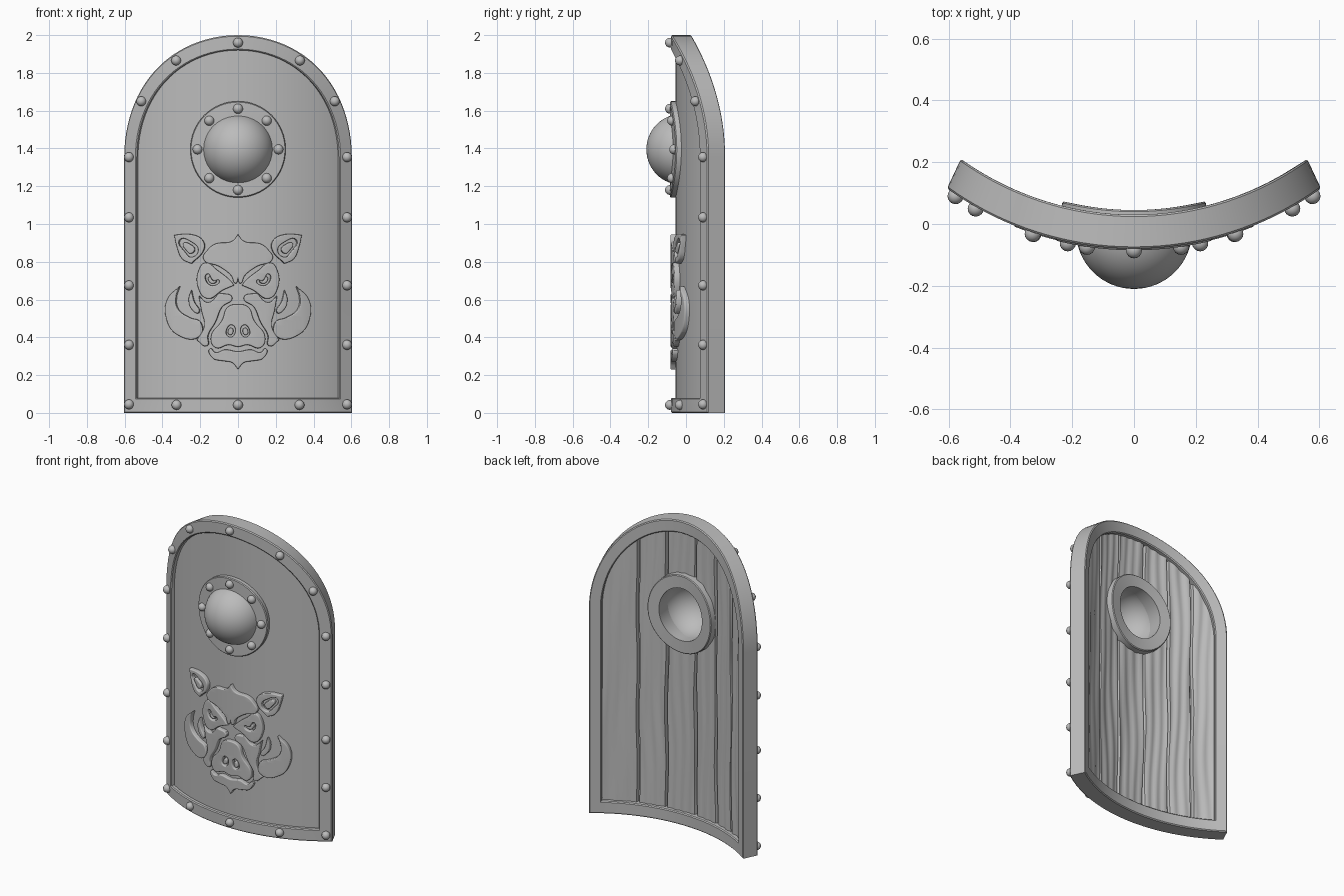
import bpy, bmesh
from math import sin, cos, asin, sqrt, pi, radians, hypot
from mathutils import Vector

if "Cube" in bpy.data.objects:
    bpy.data.objects.remove(bpy.data.objects["Cube"])

FRONT_R, BACK_R = 1.036, 0.961     # curvature of front and back faces
HALF, SPRING = 0.646, 1.354        # unrolled half width, start of the arch
THICK, BOSS_Z = 0.11, 1.395

grey = bpy.data.materials.new("plain_grey")
grey.use_nodes = True
grey.diffuse_color = (0.5, 0.5, 0.5, 1)
grey.node_tree.nodes["Principled BSDF"].inputs["Base Color"].default_value = (0.5, 0.5, 0.5, 1)


def bend(u, z, d):
    """Wrap a flat point (across, up, depth behind the front) on the curved shield."""
    x = FRONT_R * sin(u / FRONT_R)
    xb = x * 0.926
    front = Vector((x, -0.08 + FRONT_R - sqrt(FRONT_R ** 2 - x * x), z))
    back = Vector((xb, 0.03 + BACK_R - sqrt(BACK_R ** 2 - xb * xb), z))
    return front.lerp(back, d / THICK)


def finish(bm, name, recalc=True):
    bmesh.ops.remove_doubles(bm, verts=bm.verts, dist=0.0002)
    if recalc:
        bmesh.ops.recalc_face_normals(bm, faces=bm.faces)
    mesh = bpy.data.meshes.new(name)
    bm.to_mesh(mesh)
    bm.free()
    mesh.materials.clear()
    mesh.materials.append(grey)
    mesh.shade_smooth()
    mesh.set_sharp_from_angle(angle=radians(35))
    obj = bpy.data.objects.new(name, mesh)
    bpy.context.scene.collection.objects.link(obj)
    return obj


def loft(name, loops):
    """Join closed loops of points in a ring, the last one back to the first."""
    bm = bmesh.new()
    rows = [[bm.verts.new(p) for p in loop] for loop in loops]
    n = len(rows[0])
    for i, row in enumerate(rows):
        nxt = rows[(i + 1) % len(rows)]
        for j in range(n):
            k = (j + 1) % n
            bm.faces.new((row[j], row[k], nxt[k], nxt[j]))
    return finish(bm, name)


# Rim: a bevelled section swept around the arched outline
def outline(inset, d):
    r = HALF - inset
    arc = [(r * cos(pi * i / 48), SPRING + r * sin(pi * i / 48)) for i in range(49)]
    base = [(r * (i / 10 - 1), inset) for i in range(21)]
    return [bend(u, z, d) for u, z in arc + base]


W, B = 0.08, 0.006
section = [(0, B), (B, 0), (W - B, 0), (W, B),
           (W, THICK - B), (W - B, THICK), (B, THICK), (0, THICK - B)]
loft("rim", [outline(*p) for p in section])


# Face sheet and back planks: columns that follow the arch, open behind the boss
def sheet(name, columns, depth, flip, rows=64):
    bm = bmesh.new()
    grid = []
    for u, edge in columns:
        top = SPRING + sqrt(max(0, (HALF - 0.04) ** 2 - u * u))
        col = []
        for i in range(rows + 1):
            z = 0.04 + (top - 0.04) * i / rows
            col.append(bm.verts.new((u, z, depth(u, z, edge))))
        grid.append(col)
    for a, b in zip(grid, grid[1:]):
        for i in range(rows):
            quad = (a[i], b[i], b[i + 1], a[i + 1])
            mid = sum((v.co for v in quad), Vector()) / 4
            if hypot(mid.x, mid.y - BOSS_Z) > 0.215:
                bm.faces.new(quad[::-1] if flip else quad)
    for v in bm.verts:
        wave = 0.004 * sin(v.co.y * 9 + round(v.co.x * 6)) if flip else 0
        v.co = bend(max(-0.606, min(0.606, v.co.x + wave)), v.co.y, v.co.z)
    return finish(bm, name, recalc=False)


sheet("face_sheet", [((HALF - 0.04) * sin(pi * i / 96), 0) for i in range(-48, 49)],
      lambda u, z, edge: 0.025, False)

seams = [-0.606, -0.42, -0.26, -0.08, 0.14, 0.335, 0.606]
plank_columns = []
for a, b in zip(seams, seams[1:]):
    plank_columns.append((a + 0.003, 1))
    plank_columns += [(a + 0.01 + (b - a - 0.02) * i / 12, 0) for i in range(13)]
    plank_columns.append((b - 0.003, 1))


def grain(u, z, edge):
    if edge:
        return 0.06
    return 0.083 + 0.0035 * sin(u * 95 + 1.6 * sin(z * 3 + u * 7)) + 0.002 * sin(z * 5 + u * 30)


sheet("back_planks", plank_columns, grain, True)


# Boss: flange through the shield with a hollow dome on its front
def circle(r, n=64):
    return [(r * cos(2 * pi * i / n), r * sin(2 * pi * i / n)) for i in range(n)]


flange = [(0.255, 0), (0.25, -0.005), (0.172, -0.005), (0.172, 0.125), (0.25, 0.125), (0.255, 0.12)]
loft("boss_flange", [[bend(u, BOSS_Z + v, d) for u, v in circle(r)] for r, d in flange])

steps = [pi / 2 * i / 16 for i in range(17)]
shell = [(0.188, t) for t in steps] + [(0.172, t) for t in reversed(steps)]
loft("boss_dome", [[(x, -0.022 - r * cos(t), BOSS_Z + v) for x, v in circle(r * sin(t))]
                   for r, t in shell])

# Rivets around the rim and on the flange
spots = [(0, 1.96), (0, 0.042)]
for side in (-1, 1):
    spots += [(side * 0.61 * sin(radians(a)), SPRING + 0.61 * cos(radians(a))) for a in (33, 61, 90)]
    spots += [(side * 0.61, z) for z in (1.035, 0.675, 0.36, 0.045)]
    spots.append((side * 0.33, 0.042))
spots += [(u, BOSS_Z + v) for u, v in circle(0.215, 8)]
bm = bmesh.new()
for u, z in spots:
    ball = bmesh.ops.create_uvsphere(bm, u_segments=16, v_segments=10, radius=0.026)
    bmesh.ops.translate(bm, verts=ball["verts"], vec=bend(u, z, -0.005))
finish(bm, "rivets")


# Animal head relief: filled outlines wrapped on the face; a third value marks a sharp corner
def relief(name, outlines):
    curve = bpy.data.curves.new(name + "_outline", "CURVE")
    curve.dimensions, curve.fill_mode = "2D", "BOTH"
    curve.extrude, curve.bevel_depth, curve.offset = 0.02, 0.006, -0.006
    curve.resolution_u = 5
    for pts in outlines:
        spline = curve.splines.new("BEZIER")
        spline.bezier_points.add(len(pts) - 1)
        spline.use_cyclic_u = True
        for bp, p in zip(spline.bezier_points, pts):
            bp.co = (p[0], p[1], 0)
            bp.handle_left_type = bp.handle_right_type = "VECTOR" if len(p) > 2 else "AUTO"
    temp = bpy.data.objects.new(name + "_outline", curve)
    bpy.context.scene.collection.objects.link(temp)
    mesh = bpy.data.meshes.new_from_object(temp.evaluated_get(bpy.context.evaluated_depsgraph_get()))
    bm = bmesh.new()
    bm.from_mesh(mesh)
    bpy.data.objects.remove(temp)
    bpy.data.meshes.remove(mesh)
    bmesh.ops.remove_doubles(bm, verts=bm.verts, dist=0.0002)
    for i in range(-8, 9):
        bmesh.ops.bisect_plane(bm, geom=bm.verts[:] + bm.edges[:] + bm.faces[:],
                               plane_co=(i * 0.05, 0, 0), plane_no=(1, 0, 0))
    for v in bm.verts:
        v.co = bend(v.co.x, v.co.y, 0.023 - v.co.z)
    finish(bm, name)


def flip(pts):
    return [(-p[0], *p[1:]) for p in reversed(pts)]


def whole(half):
    return half + flip([p for p in half if p[0] > 0])


def grooved(hole):
    """A hole with a smaller island left standing inside it."""
    cx, cz = (sum(p[k] for p in hole) / len(hole) for k in (0, 1))
    return [hole, [(cx + (p[0] - cx) * 0.6, cz + (p[1] - cz) * 0.6) for p in hole]]


ear = [(.18, .87), (.19, .915), (.25, .945), (.345, .942, 1), (.33, .88), (.3, .815), (.25, .79, 1)]
ear_hollow = [(.315, .915), (.25, .905), (.212, .86), (.25, .825), (.285, .85)]
eye_plate = [(.175, .795), (.11, .755), (.04, .7), (.02, .675, 1), (.08, .65),
             (.165, .605), (.215, .67), (.21, .755)]
eye = [(.165, .735), (.165, .69), (.125, .675), (.1, .7), (.13, .7)]
cheek = [(.03, .61), (.1, .635, 1), (.16, .585), (.21, .62, 1), (.195, .54), (.18, .46),
         (.22, .385, 1), (.165, .355), (.16, .41), (.12, .48), (.085, .56)]
tusk = [(.315, .67, 1), (.385, .6), (.39, .5), (.33, .415), (.205, .405), (.2, .48),
        (.26, .505), (.325, .55), (.335, .61)]
small_tusk = [(.25, .65, 1), (.265, .6), (.245, .545), (.21, .53), (.235, .59)]
paired = {"ear": [ear] + grooved(ear_hollow), "eye_plate": [eye_plate] + grooved(eye),
          "cheek": [cheek], "tusk": [tusk], "small_tusk": [small_tusk]}
for part, shapes in paired.items():
    relief("left_" + part, shapes)
    relief("right_" + part, [flip(s) for s in shapes])

forehead = [(0, .945, 1), (.03, .91), (.12, .895), (.16, .865), (.185, .815), (.1, .775),
            (.035, .725), (.012, .685), (0, .71, 1)]
snout = [(0, .575), (.055, .56), (.085, .49), (.145, .4), (.12, .345), (.05, .36), (0, .35)]
nostril = [(.022, .41), (.03, .465), (.062, .435), (.052, .405)]
chin = [(0, .325), (.07, .335), (.12, .32), (.15, .34), (.135, .29), (.08, .275),
        (.03, .265), (0, .23, 1)]
relief("forehead", [whole(forehead)])
relief("snout", [whole(snout)] + grooved(nostril) + [flip(s) for s in grooved(nostril)])
relief("chin", [whole(chin)])
